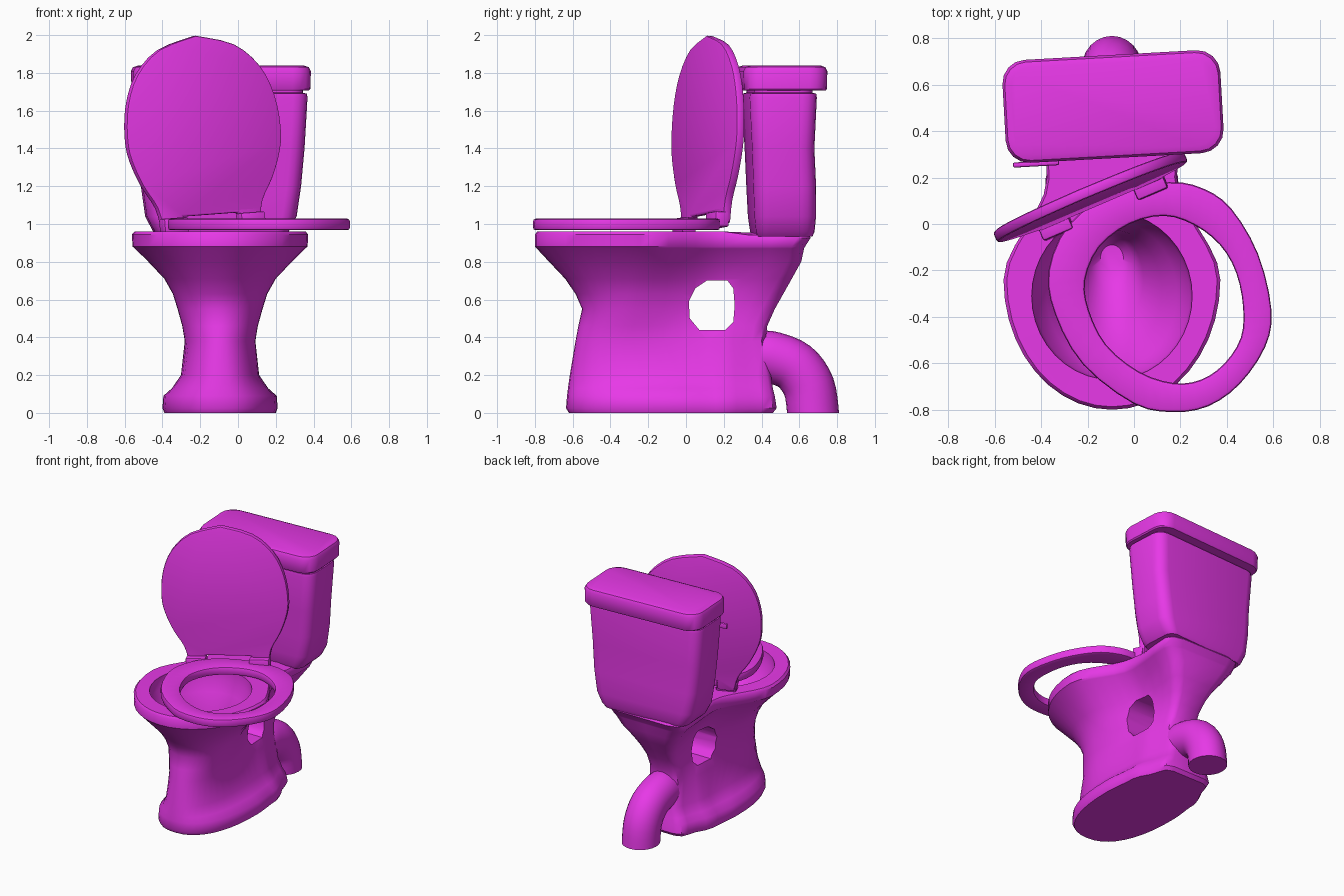
import bpy, bmesh
from math import sin, cos, pi, radians
from mathutils import Vector, Matrix

if "Cube" in bpy.data.objects:
    bpy.data.objects.remove(bpy.data.objects["Cube"])

CX = -0.095
mat = bpy.data.materials.new("magenta")
mat.diffuse_color = (0.8, 0.04, 0.8, 1)
mat.use_nodes = True
mat.node_tree.nodes["Principled BSDF"].inputs["Base Color"].default_value = mat.diffuse_color


def finish(ob, bevel=0, angle=35):
    ob.data.materials.append(mat)
    bpy.ops.object.select_all(action='DESELECT')
    ob.select_set(True)
    bpy.context.view_layer.objects.active = ob
    if bevel:
        m = ob.modifiers.new("bevel", 'BEVEL')
        m.width, m.segments, m.limit_method = bevel, 2, 'ANGLE'
        m.angle_limit = radians(40)
        bpy.ops.object.modifier_apply(modifier=m.name)
    bpy.ops.object.shade_smooth_by_angle(angle=radians(angle))
    return ob


def loft(name, rings, closed=False):
    """Skin a stack of equal-length rings, capped or joined end to end."""
    bm = bmesh.new()
    vs = [[bm.verts.new(p) for p in r] for r in rings]
    n = len(rings[0])
    pairs = list(zip(vs, vs[1:])) + ([(vs[-1], vs[0])] if closed else [])
    for a, b in pairs:
        for i in range(n):
            j = (i + 1) % n
            bm.faces.new((a[i], a[j], b[j], b[i]))
    if not closed:
        bm.faces.new(vs[0][::-1])
        bm.faces.new(vs[-1])
    bmesh.ops.recalc_face_normals(bm, faces=bm.faces)
    me = bpy.data.meshes.new(name)
    bm.to_mesh(me)
    bm.free()
    ob = bpy.data.objects.new(name, me)
    bpy.context.collection.objects.link(ob)
    return ob


def spline(pts, steps, closed):
    """Catmull-Rom curve through 2D points."""
    p = [Vector(q) for q in pts]
    n = len(p)
    get = (lambda i: p[i % n]) if closed else (lambda i: p[max(0, min(n - 1, i))])
    out = []
    for i in range(n if closed else n - 1):
        a, b, c, d = (get(i + k) for k in (-1, 0, 1, 2))
        for s in range(steps):
            t = s / steps
            out.append(0.5 * (2 * b + (c - a) * t + (2 * a - 5 * b + 4 * c - d) * t * t
                              + (3 * b - a - 3 * c + d) * t ** 3))
    return out if closed else out + [p[-1]]


def cut(ob, cutter):
    m = ob.modifiers.new("cut", 'BOOLEAN')
    m.object, m.solver = cutter, 'EXACT'
    bpy.ops.object.select_all(action='DESELECT')
    bpy.context.view_layer.objects.active = ob
    ob.select_set(True)
    bpy.ops.object.modifier_apply(modifier=m.name)
    bpy.data.objects.remove(cutter)


def body_ring(z, yf, yb, y1, w, neck, back):
    """Symmetric outline: round front (blunter at the foot), narrowed neck, squarish back."""
    e = 0.85 if z < 0.3 else 1
    half = [(w * sin(i * pi / 20) ** e, y1 - (y1 - yf) * cos(i * pi / 20) ** e) for i in range(10)]
    y2, y3 = 0.2, yb - 0.07
    for a, b, ya, ye, n in ((w, neck, y1, y2, 6), (neck, back, y2, y3, 3)):
        for i in range(n):
            t = i / n
            half.append((a + (b - a) * t * t * (3 - 2 * t), ya + (ye - ya) * t))
    half += [(back, y3), (back * 0.9, yb - 0.02), (back * 0.65, yb), (0, yb)]
    full = half + [(-x, y) for x, y in half[-2:0:-1]]
    return [(CX + x, y, z - (0.018 if z > 0.93 and y > 0.2 else 0)) for x, y in full]


# Pedestal and bowl: z, front y, back y, widest y, half widths (bowl, neck, back)
body = loft("pedestal_bowl", [body_ring(*r) for r in (
    (0.00, -0.62, 0.46, -0.05, 0.295, 0.275, 0.20),
    (0.025, -0.635, 0.48, -0.05, 0.305, 0.285, 0.21),
    (0.09, -0.63, 0.47, -0.05, 0.30, 0.275, 0.20),
    (0.13, -0.625, 0.46, -0.08, 0.255, 0.235, 0.175),
    (0.20, -0.615, 0.45, -0.14, 0.207, 0.195, 0.145),
    (0.38, -0.585, 0.42, -0.28, 0.187, 0.17, 0.13),
    (0.46, -0.57, 0.43, -0.28, 0.20, 0.145, 0.12),
    (0.55, -0.55, 0.47, -0.27, 0.225, 0.135, 0.12),
    (0.63, -0.585, 0.515, -0.26, 0.25, 0.14, 0.14),
    (0.71, -0.64, 0.56, -0.25, 0.295, 0.155, 0.18),
    (0.80, -0.725, 0.61, -0.24, 0.38, 0.21, 0.24),
    (0.87, -0.79, 0.625, -0.24, 0.45, 0.265, 0.29),
    (0.88, -0.80, 0.63, -0.24, 0.463, 0.275, 0.30),
    (0.945, -0.80, 0.66, -0.24, 0.467, 0.28, 0.31),
    (0.96, -0.787, 0.65, -0.24, 0.453, 0.27, 0.30))])

# Bowl cavity: z, centre y, radii
cut(body, loft("bowl_cutter", [
    [(CX + rx * cos(a * pi / 20), cy + ry * sin(a * pi / 20), z) for a in range(40)]
    for z, cy, rx, ry in ((0.42, -0.15, 0.05, 0.06), (0.46, -0.17, 0.09, 0.11),
                          (0.56, -0.24, 0.135, 0.20), (0.70, -0.29, 0.215, 0.265),
                          (0.80, -0.305, 0.28, 0.32), (0.88, -0.31, 0.335, 0.352),
                          (0.95, -0.31, 0.345, 0.36), (1.1, -0.31, 0.355, 0.37))]))

# Opening through the trap way
hole = [(0.02, 0.5), (0.07, 0.44), (0.21, 0.44), (0.25, 0.48), (0.258, 0.57),
        (0.25, 0.66), (0.22, 0.70), (0.11, 0.70), (0.05, 0.66), (0.015, 0.59)]
cut(body, loft("hole_cutter", [[(x, y, z) for y, z in hole] for x in (-0.8, 0.6)]))
finish(body, angle=44)

# Waste pipe
path = spline([(0.40, 0.298), (0.46, 0.293), (0.575, 0.245), (0.65, 0.14), (0.673, 0.0)], 4, False)
rings = []
for i, p in enumerate(path):
    t = (path[min(i + 1, len(path) - 1)] - path[max(i - 1, 0)]).normalized()
    if i == len(path) - 1:
        t = Vector((0, -1))
    n = Vector((-t.y, t.x)) * 0.137
    rings.append([(CX + 0.13 * cos(a * pi / 12), p.x + n.x * sin(a * pi / 12),
                   p.y + n.y * sin(a * pi / 12)) for a in range(24)])
finish(loft("waste_pipe", rings))


# Tank and its cover, turned slightly
def rounded_rect(z, hx, hy, cy, r):
    pts = []
    for k, (sx, sy) in enumerate(((1, 1), (-1, 1), (-1, -1), (1, -1))):
        for i in range(5):
            a = (k + i / 4) * pi / 2
            pts.append((sx * (hx - r) + r * cos(a), cy + sy * (hy - r) + r * sin(a), z))
    return pts


turn = Matrix.Translation((-0.09, 0.5, 0)) @ Matrix.Rotation(radians(3.2), 4, 'Z')
for name, rows in (
    ("tank", ((0.935, 0.33, 0.145, 0.01, 0.06), (0.96, 0.355, 0.155, 0.01, 0.07),
              (1.04, 0.397, 0.163, 0.008, 0.08), (1.2, 0.42, 0.166, 0.004, 0.08),
              (1.4, 0.438, 0.165, -0.005, 0.08), (1.67, 0.453, 0.178, -0.006, 0.08),
              (1.69, 0.449, 0.175, -0.006, 0.08), (1.695, 0.43, 0.155, -0.006, 0.07),
              (1.73, 0.43, 0.155, -0.006, 0.07))),
    ("tank_cover", ((1.707, 0.46, 0.214, 0.006, 0.095), (1.716, 0.468, 0.22, 0.006, 0.1),
                    (1.81, 0.47, 0.222, 0.006, 0.1), (1.83, 0.46, 0.212, 0.006, 0.095),
                    (1.838, 0.435, 0.19, 0.006, 0.08)))):
    ob = loft(name, [rounded_rect(*r) for r in rows])
    ob.matrix_world = turn
    finish(ob)


def box(name, size, pos, basis, bevel):
    x, y, z = (s / 2 for s in size)
    ob = loft(name, [[(-x, -y, k), (x, -y, k), (x, y, k), (-x, y, k)] for k in (-z, z)])
    ob.matrix_world = basis @ Matrix.Translation(pos)
    return finish(ob, bevel)


# Flush lever
box("flush_lever", (0.20, 0.022, 0.04), (-0.345, -0.222, 1.58), turn, 0.008)
box("flush_pivot", (0.04, 0.06, 0.04), (-0.29, -0.195, 1.58), turn, 0.008)

# Seat ring, swung off to one side
outer = spline([(0.15, 0.18), (0.3, 0.152), (0.42, 0.065), (0.535, -0.13), (0.592, -0.37),
                (0.565, -0.53), (0.455, -0.69), (0.32, -0.785), (0.17, -0.81), (0, -0.775),
                (-0.22, -0.605), (-0.34, -0.39), (-0.368, -0.2), (-0.28, 0.0), (-0.09, 0.13)], 3, True)
inner = spline([(0.13, 0.035), (0.26, -0.005), (0.37, -0.09), (0.44, -0.21), (0.47, -0.36),
                (0.46, -0.49), (0.39, -0.60), (0.29, -0.67), (0.17, -0.685), (0.02, -0.635),
                (-0.12, -0.52), (-0.195, -0.37), (-0.21, -0.24), (-0.15, -0.1), (-0.02, 0.0)], 3, True)
seat = loft("seat", [[(p.x, p.y, z) for p in ring] for ring, z in
                     ((inner, 0.967), (outer, 0.967), (outer, 1.028), (inner, 1.028))], True)
finish(seat, 0.014)

# Raised lid with a notch between its hinge tabs
side = spline([(0.28, 0.0), (0.305, 0.12), (0.375, 0.24), (0.43, 0.38), (0.445, 0.5),
               (0.425, 0.67), (0.355, 0.83), (0.215, 0.955), (0, 1.015)], 3, False)
half = [(0.16, 0.065), (0.16, 0.0)] + [tuple(p) for p in side]
shape = half + [(-x, z) for x, z in half[-2::-1]]
pose = (Matrix.Translation((-0.145, 0.105, 0.985)) @ Matrix.Rotation(radians(23), 4, 'Z')
        @ Matrix.Rotation(radians(-3), 4, 'X') @ Matrix.Rotation(radians(-4), 4, 'Y'))
lid = loft("lid", [[(x, y, z) for x, z in shape] for y in (-0.024, 0.024)])
lid.matrix_world = pose
finish(lid, 0.012)
for s, label in ((-1, "left"), (1, "right")):
    box(label + "_hinge_tab", (0.14, 0.08, 0.08), (s * 0.222, -0.03, 0.02), pose, 0.01)
